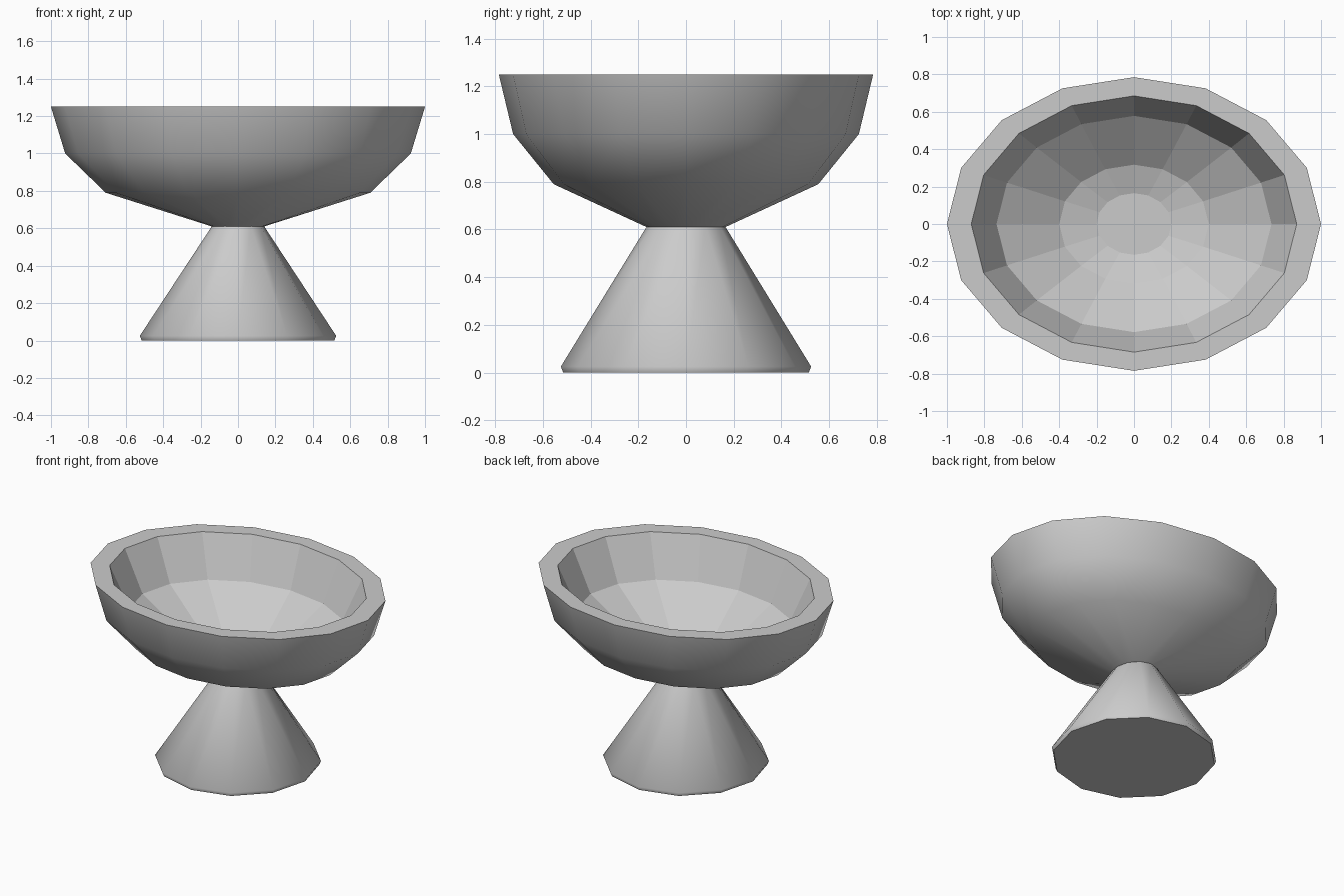
import bpy, bmesh, math

if "Cube" in bpy.data.objects:
    bpy.data.objects.remove(bpy.data.objects["Cube"])


def loft(name, rings, sides, smooth_bands):
    """Loft elliptical rings (rx, ry, z), capping both ends."""
    bm = bmesh.new()
    loops = []
    for rx, ry, z in rings:
        loops.append([bm.verts.new((rx * math.cos(2 * math.pi * i / sides),
                                    ry * math.sin(2 * math.pi * i / sides), z))
                      for i in range(sides)])
    for band, (a, b) in enumerate(zip(loops, loops[1:])):
        for i in range(sides):
            j = (i + 1) % sides
            face = bm.faces.new((a[i], a[j], b[j], b[i]))
            face.smooth = band in smooth_bands
    bm.faces.new(loops[0][::-1])
    bm.faces.new(loops[-1])
    bmesh.ops.recalc_face_normals(bm, faces=bm.faces)
    mesh = bpy.data.meshes.new(name)
    bm.to_mesh(mesh)
    bm.free()
    obj = bpy.data.objects.new(name, mesh)
    bpy.context.collection.objects.link(obj)
    return obj


# Oval bowl: smooth outer skin, flat rim and faceted hollow
loft("bowl", [
    (0.14, 0.165, 0.61),
    (0.707, 0.555, 0.79),
    (0.924, 0.725, 1.0),
    (1.0, 0.785, 1.25),
    (0.87, 0.685, 1.25),
    (0.735, 0.578, 0.97),
    (0.40, 0.317, 0.76),
    (0.20, 0.165, 0.71),
], 16, {0, 1, 2})

# Conical foot with a small chamfer at the ground
loft("foot", [
    (0.515, 0.515, 0.0),
    (0.525, 0.525, 0.025),
    (0.137, 0.163, 0.615),
], 12, {0, 1})
